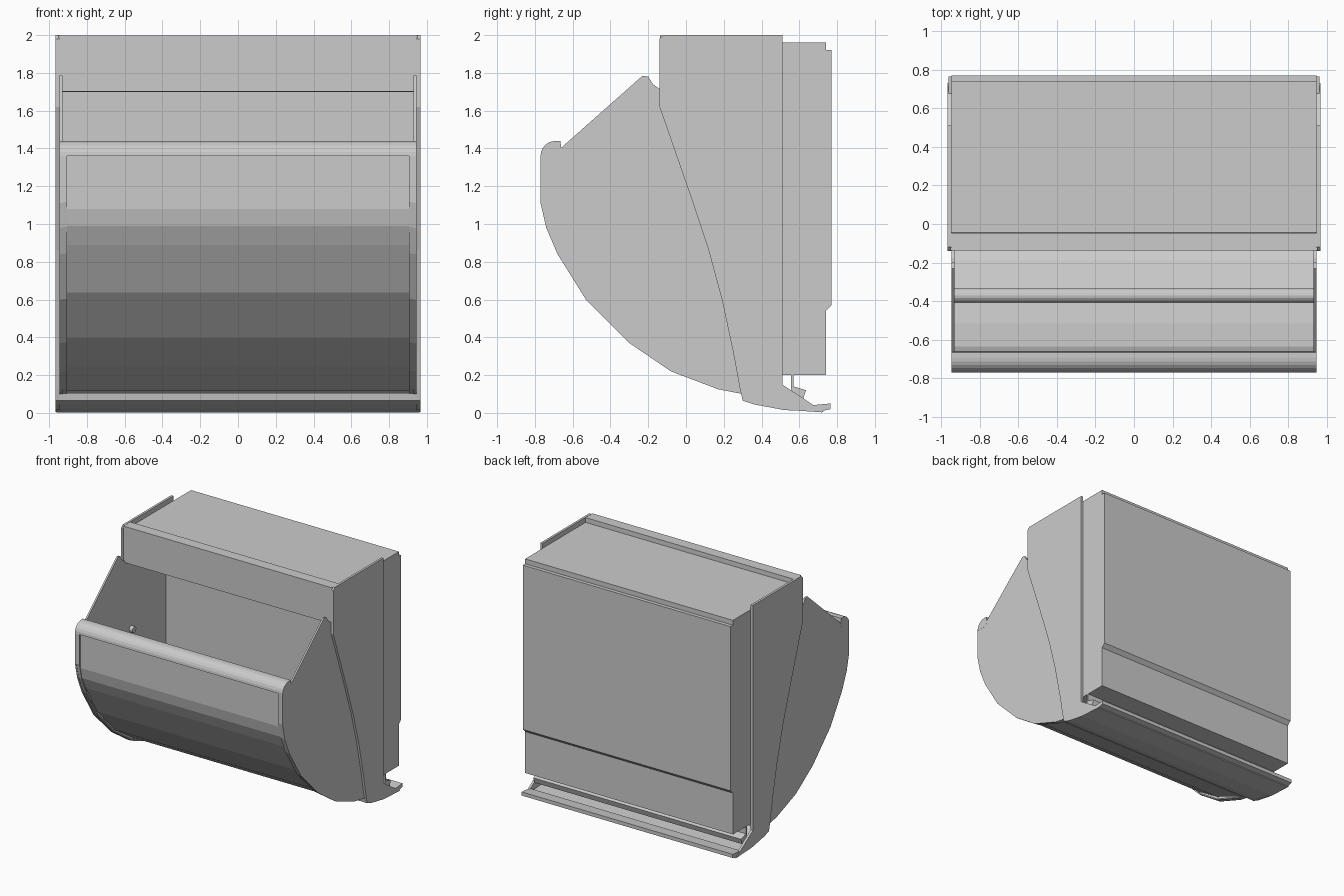
import bpy, bmesh, math

cube = bpy.data.objects.get("Cube")
if cube:
    bpy.data.objects.remove(cube)

grey = bpy.data.materials.new("plain grey")
grey.use_nodes = True
colour = (0.6, 0.6, 0.6, 1)
grey.diffuse_color = colour
grey.node_tree.nodes["Principled BSDF"].inputs["Base Color"].default_value = colour


def finish(name, bm):
    bmesh.ops.recalc_face_normals(bm, faces=bm.faces)
    mesh = bpy.data.meshes.new(name)
    bm.to_mesh(mesh)
    bm.free()
    mesh.materials.append(grey)
    ob = bpy.data.objects.new(name, mesh)
    bpy.context.collection.objects.link(ob)
    return ob


def prism(name, outline, x0, x1):
    """Solid with a (y, z) outline running from x0 to x1."""
    bm = bmesh.new()
    face = bm.faces.new([bm.verts.new((x0, y, z)) for y, z in outline])
    new = bmesh.ops.extrude_face_region(bm, geom=[face])["geom"]
    verts = [v for v in new if isinstance(v, bmesh.types.BMVert)]
    bmesh.ops.translate(bm, verts=verts, vec=(x1 - x0, 0, 0))
    return finish(name, bm)


def sheet(name, path, x0, x1, thick=0.01):
    """Bent sheet metal following a (y, z) path from x0 to x1."""
    bm = bmesh.new()
    rows = [[bm.verts.new((x, y, z)) for x in (x0, x1)] for y, z in path]
    for a, b in zip(rows, rows[1:]):
        bm.faces.new((a[0], a[1], b[1], b[0]))
    ob = finish(name, bm)
    mod = ob.modifiers.new("thickness", "SOLIDIFY")
    mod.thickness = thick
    mod.offset = 0
    return ob


def circle(y, z, r, n):
    return [(y + r * math.cos(i * math.tau / n), z + r * math.sin(i * math.tau / n))
            for i in range(n)]


# Housing: rear box, top and front panel
prism("rear_box", [(0.4, 0.2), (0.74, 0.2), (0.74, 0.54), (0.77, 0.57),
                   (0.77, 1.92), (0.74, 1.92), (0.74, 1.96), (0.4, 1.96)], -0.945, 0.945)
prism("top_panel", [(-0.13, 1.94), (0.4, 1.94), (0.4, 1.96), (-0.13, 1.96)], -0.945, 0.945)
sheet("front_panel", [(-0.05, 1.955), (-0.05, 1.995), (-0.133, 1.995),
                      (-0.133, 1.705), (-0.09, 1.705)], -0.95, 0.95)

# Bottom sheet with its rear lip and the hanging ledge
sheet("bottom_sheet", [(0.3, 0.105), (0.305, 0.068), (0.37, 0.05), (0.52, 0.022),
                       (0.72, 0.008)], -0.96, 0.96)
prism("rear_lip", [(0.66, 0.04), (0.765, 0.05), (0.765, 0.02), (0.72, 0.01)], -0.96, 0.96)
prism("hanging_ledge", [(0.557, 0.2), (0.557, 0.115), (0.62, 0.075), (0.635, 0.12),
                        (0.57, 0.14), (0.57, 0.2)], -0.945, 0.945)

# Tilting drum: rolled lip and outer skin, inner liner, rear wall and rod
roll = [(-0.69 - 0.08 * math.sin(a), 1.36 + 0.08 * math.cos(a))
        for a in [math.radians(15 * i) for i in range(7)]]
lip = [(-0.66, 1.4), (-0.665, 1.44)] + roll
prism("rolled_front_lip", lip + [(-0.67, 1.36)], -0.945, 0.945)
sheet("outer_skin", [(-0.75, 1.36), (-0.75, 1.08), (-0.73, 0.99), (-0.68, 0.89),
                     (-0.53, 0.64), (-0.3, 0.4), (-0.07, 0.25), (0.23, 0.12)], -0.906, 0.906)
sheet("inner_liner", [(-0.662, 1.4), (-0.67, 1.12), (-0.64, 0.96), (-0.52, 0.77),
                      (-0.38, 0.6), (-0.19, 0.42), (0.05, 0.29), (0.39, 0.13)], -0.93, 0.93)
sheet("drum_rear_wall", [(0.395, 0.12), (0.395, 1.94)], -0.935, 0.935)
prism("inner_rod", circle(-0.37, 0.64, 0.037, 16), -0.93, 0.93)

# Profiles shared by both sides
housing_side = [(-0.14, 1.62), (-0.14, 1.98), (-0.12, 2.0), (0.51, 2.0), (0.51, 0.15),
                (0.73, 0.005), (0.52, 0.015), (0.36, 0.045), (0.3, 0.065), (0.285, 0.13),
                (0.25, 0.32), (0.19, 0.6), (0.12, 0.86), (0.02, 1.16)]
arc = [(-0.77, 1.36), (-0.77, 1.11), (-0.74, 0.98), (-0.68, 0.84), (-0.53, 0.6),
       (-0.3, 0.37), (-0.08, 0.22), (0.17, 0.125), (0.3, 0.1)]
top_edge = [(0, 1.7), (-0.14, 1.715), (-0.175, 1.74), (-0.2, 1.78), (-0.23, 1.785),
            (-0.665, 1.4)]
drum_side = arc + [(0.39, 0.12), (0.39, 1.7)] + top_edge + lip[1:-1]

for side, s in (("left", 1), ("right", -1)):
    prism(side + "_housing_side", housing_side, s * 0.946, s * 0.965)
    prism(side + "_drum_side", drum_side, s * 0.93, s * 0.944)
    inner = [(y + 0.006, z + 0.006) for y, z in arc]
    sheet(side + "_drum_rim", inner, s * 0.905, s * 0.935)
    prism(side + "_pivot_boss", circle(-0.06, 1.13, 0.025, 12), s * 0.9, s * 0.935)
